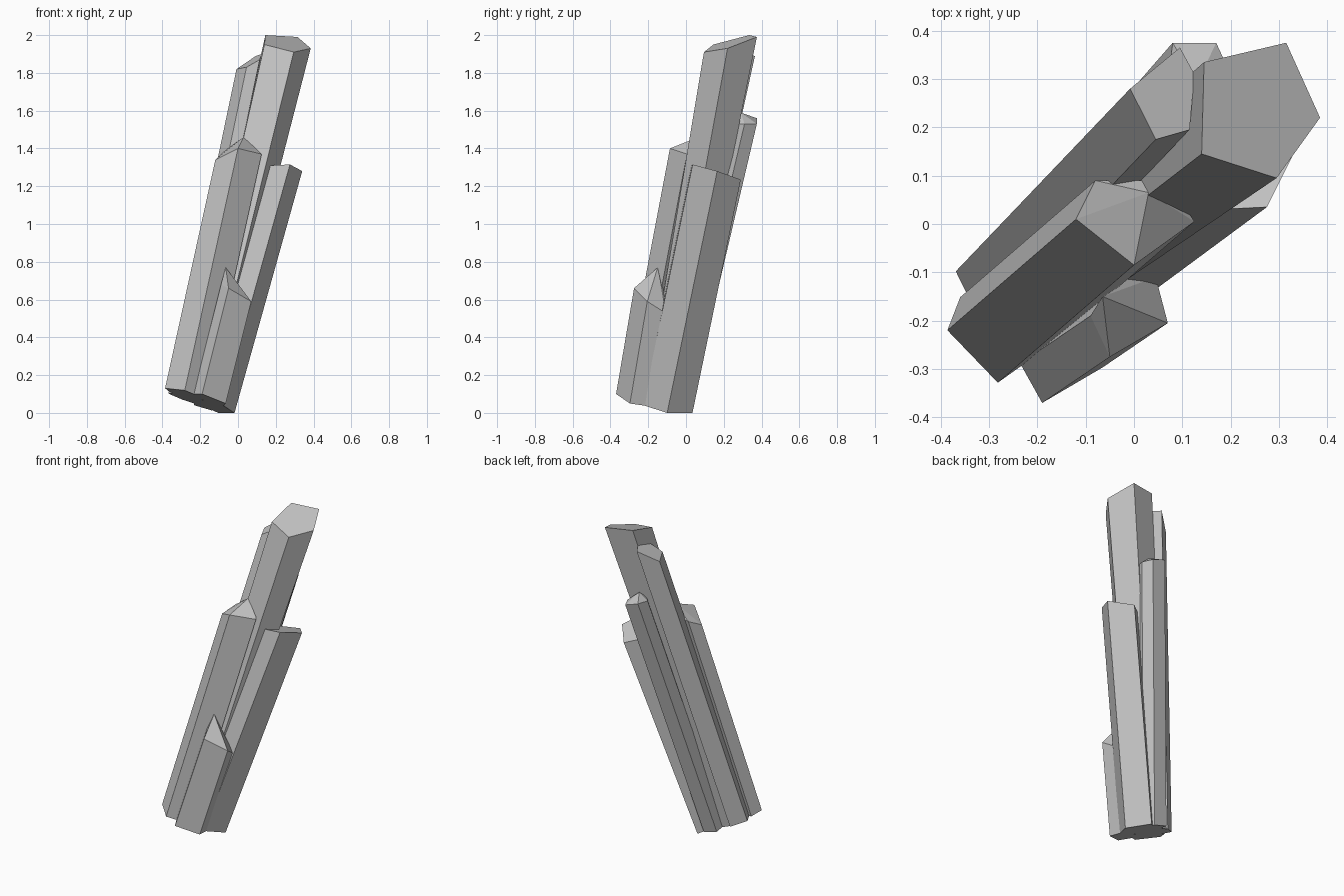
import bpy
import bmesh
from mathutils import Vector

cube = bpy.data.objects.get("Cube")
if cube:
    bpy.data.objects.remove(cube, do_unlink=True)

# One plain stone colour
stone = bpy.data.materials.new("grey_crystal")
stone.use_nodes = True
colour = (0.55, 0.55, 0.55, 1)
stone.diffuse_color = colour
shader = stone.node_tree.nodes["Principled BSDF"]
shader.inputs["Base Color"].default_value = colour
shader.inputs["Roughness"].default_value = 0.8

# Tilted plane that cuts every crystal off at its root
ROOT_NORMAL = Vector((0.295, 0.185, 1))
ROOT_OFFSET = -0.0245


def crystal(name, rim, lean, taper=1.0, tip=None):
    """Faceted prism: the rim slides down its lean to the root plane."""
    axis = Vector((*lean, 1))
    rim = [Vector(p) for p in rim]
    root = []
    for p in rim:
        drop = (ROOT_NORMAL.dot(p) - ROOT_OFFSET) / ROOT_NORMAL.dot(axis)
        root.append(p - axis * drop)
    centre = sum(root, Vector()) / len(root)
    root = [centre.lerp(p, taper) for p in root]

    bm = bmesh.new()
    upper = [bm.verts.new(p) for p in rim]
    lower = [bm.verts.new(p) for p in root]
    count = len(rim)
    for i in range(count):
        j = (i + 1) % count
        bm.faces.new((lower[i], lower[j], upper[j], upper[i]))
    bm.faces.new(lower[::-1])

    # Flat cut end, or facets meeting at a tip
    if tip is None:
        bm.faces.new(upper)
    else:
        point = bm.verts.new(tip)
        for i in range(count):
            bm.faces.new((upper[i], upper[(i + 1) % count], point))

    bmesh.ops.recalc_face_normals(bm, faces=bm.faces)
    mesh = bpy.data.meshes.new(name)
    bm.to_mesh(mesh)
    bm.free()
    mesh.materials.append(stone)
    obj = bpy.data.objects.new(name, mesh)
    bpy.context.scene.collection.objects.link(obj)
    return obj


# Tallest crystal with a slanted flat end
crystal("tall_crystal",
        [(0.14, 0.145, 1.95), (0.295, 0.095, 1.91), (0.385, 0.22, 1.93),
         (0.315, 0.375, 1.99), (0.145, 0.335, 2.0)],
        lean=(0.24, 0.185), taper=0.75)

# Slimmer crystal beside it
crystal("rear_left_crystal",
        [(-0.008, 0.28, 1.82), (0.045, 0.175, 1.83), (0.115, 0.195, 1.87),
         (0.125, 0.31, 1.9), (0.095, 0.365, 1.89)],
        lean=(0.21, 0.22))

# Rear crystal with a blunt tip
crystal("rear_crystal",
        [(0.07, 0.29, 1.55), (0.11, 0.245, 1.55), (0.185, 0.245, 1.53),
         (0.2, 0.31, 1.53), (0.17, 0.375, 1.53), (0.08, 0.375, 1.56)],
        lean=(0.205, 0.235), tip=(0.13, 0.29, 1.59))

# Front crystal with an off-centre tip
crystal("front_crystal",
        [(-0.12, 0.01, 1.34), (0, -0.085, 1.4), (0.125, 0.005, 1.37),
         (0.07, 0.09, 1.42), (-0.08, 0.09, 1.38)],
        lean=(0.22, 0.19), tip=(0.03, 0.065, 1.46))

# Side crystal with a flat end
crystal("side_crystal",
        [(0.17, 0.03, 1.31), (0.275, 0.035, 1.315), (0.34, 0.165, 1.28),
         (0.24, 0.29, 1.235), (0.14, 0.2, 1.26)],
        lean=(0.28, 0.207))

# Short crystal at the foot of the cluster
crystal("short_crystal",
        [(-0.09, -0.19, 0.68), (-0.05, -0.275, 0.66), (0.07, -0.205, 0.59),
         (0.045, -0.11, 0.53), (-0.03, -0.11, 0.62)],
        lean=(0.25, 0.17), tip=(-0.065, -0.15, 0.77))
